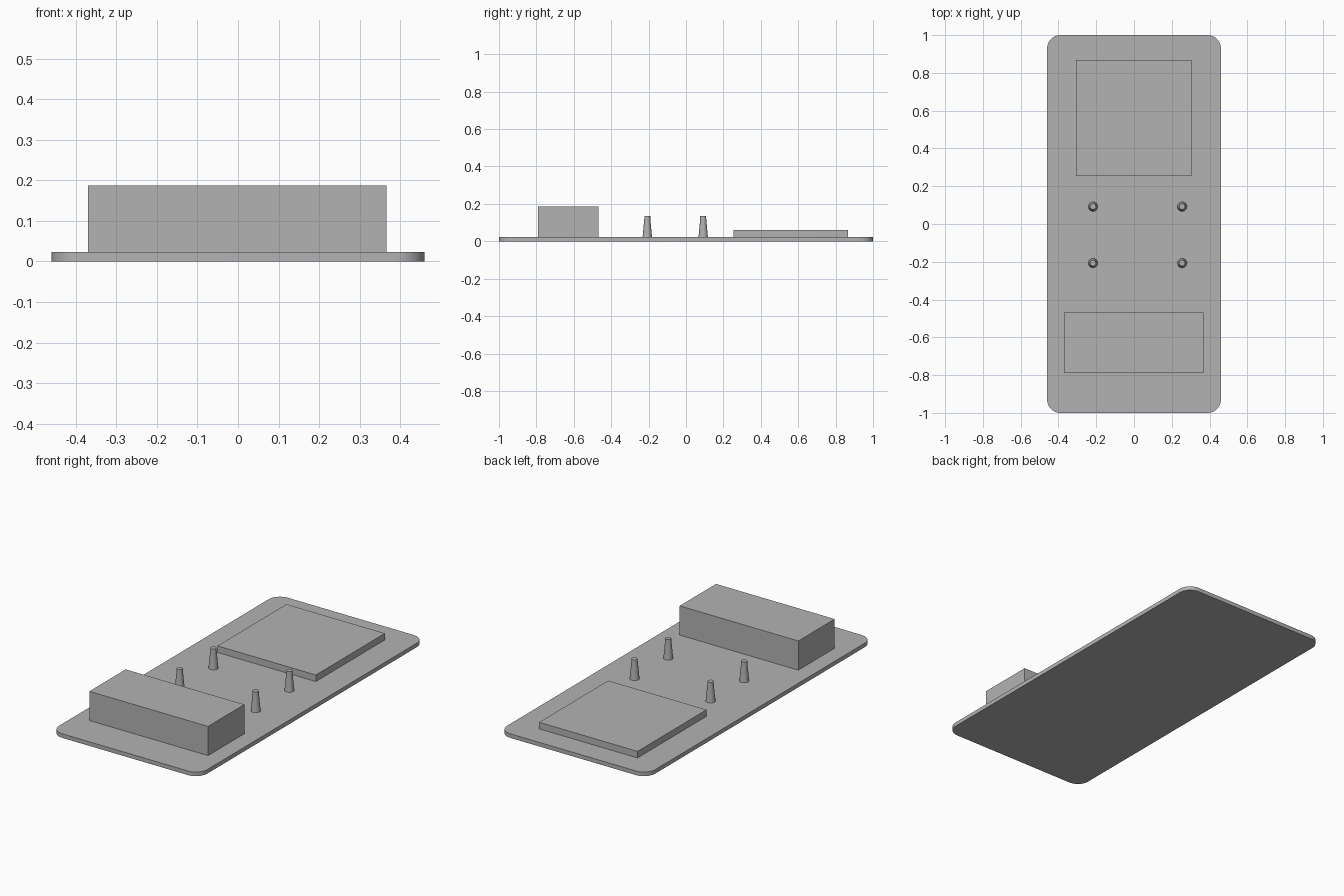
import bpy
import bmesh

cube = bpy.data.objects.get("Cube")
if cube:
    bpy.data.objects.remove(cube, do_unlink=True)

grey = bpy.data.materials.new("plain_grey")
grey.use_nodes = True
grey.diffuse_color = (0.45, 0.45, 0.45, 1)
grey.node_tree.nodes["Principled BSDF"].inputs["Base Color"].default_value = grey.diffuse_color

PLATE_TOP = 0.023


def finish(name, bm):
    bmesh.ops.recalc_face_normals(bm, faces=bm.faces)
    mesh = bpy.data.meshes.new(name)
    bm.to_mesh(mesh)
    bm.free()
    mesh.materials.append(grey)
    obj = bpy.data.objects.new(name, mesh)
    bpy.context.collection.objects.link(obj)
    return obj


def box(name, low, high, corner=0):
    """Box between two corners, with optional rounded upright edges."""
    bm = bmesh.new()
    bmesh.ops.create_cube(bm, size=1)
    for v in bm.verts:
        v.co = [h if c > 0 else l for c, l, h in zip(v.co, low, high)]
    if corner:
        upright = [e for e in bm.edges
                   if abs(e.verts[0].co.z - e.verts[1].co.z) > PLATE_TOP / 2]
        bmesh.ops.bevel(bm, geom=upright, offset=corner, segments=10,
                        profile=0.5, affect='EDGES')
    return finish(name, bm)


def smooth(obj):
    bpy.ops.object.select_all(action='DESELECT')
    obj.select_set(True)
    bpy.context.view_layer.objects.active = obj
    bpy.ops.object.shade_smooth_by_angle(angle=0.6)


def peg(name, x, y):
    """Tapered standoff with a short straight tip."""
    profile = [(0.025, PLATE_TOP), (0.016, 0.122), (0.016, 0.135)]
    sides = 32
    bm = bmesh.new()
    rings = []
    for radius, z in profile:
        ring = bmesh.ops.create_circle(bm, segments=sides, radius=radius)["verts"]
        bmesh.ops.translate(bm, verts=ring, vec=(x, y, z))
        rings.append(ring)
    for a, b in zip(rings, rings[1:]):
        for i in range(sides):
            j = (i + 1) % sides
            bm.faces.new((a[i], a[j], b[j], b[i]))
    bm.faces.new(rings[0])
    bm.faces.new(rings[-1])
    smooth(finish(name, bm))


# Base plate with rounded corners
smooth(box("base_plate", (-0.46, -1, 0), (0.46, 1, PLATE_TOP), corner=0.07))

# Tall block at the front and flat pad at the back
box("front_block", (-0.37, -0.79, PLATE_TOP), (0.367, -0.468, 0.187))
box("rear_pad", (-0.306, 0.255, PLATE_TOP), (0.305, 0.867, 0.06))

# Four standoff pegs
for side, x in (("right", -0.217), ("left", 0.255)):
    for end, y in (("front", -0.207), ("rear", 0.092)):
        peg(f"{end}_{side}_peg", x, y)
